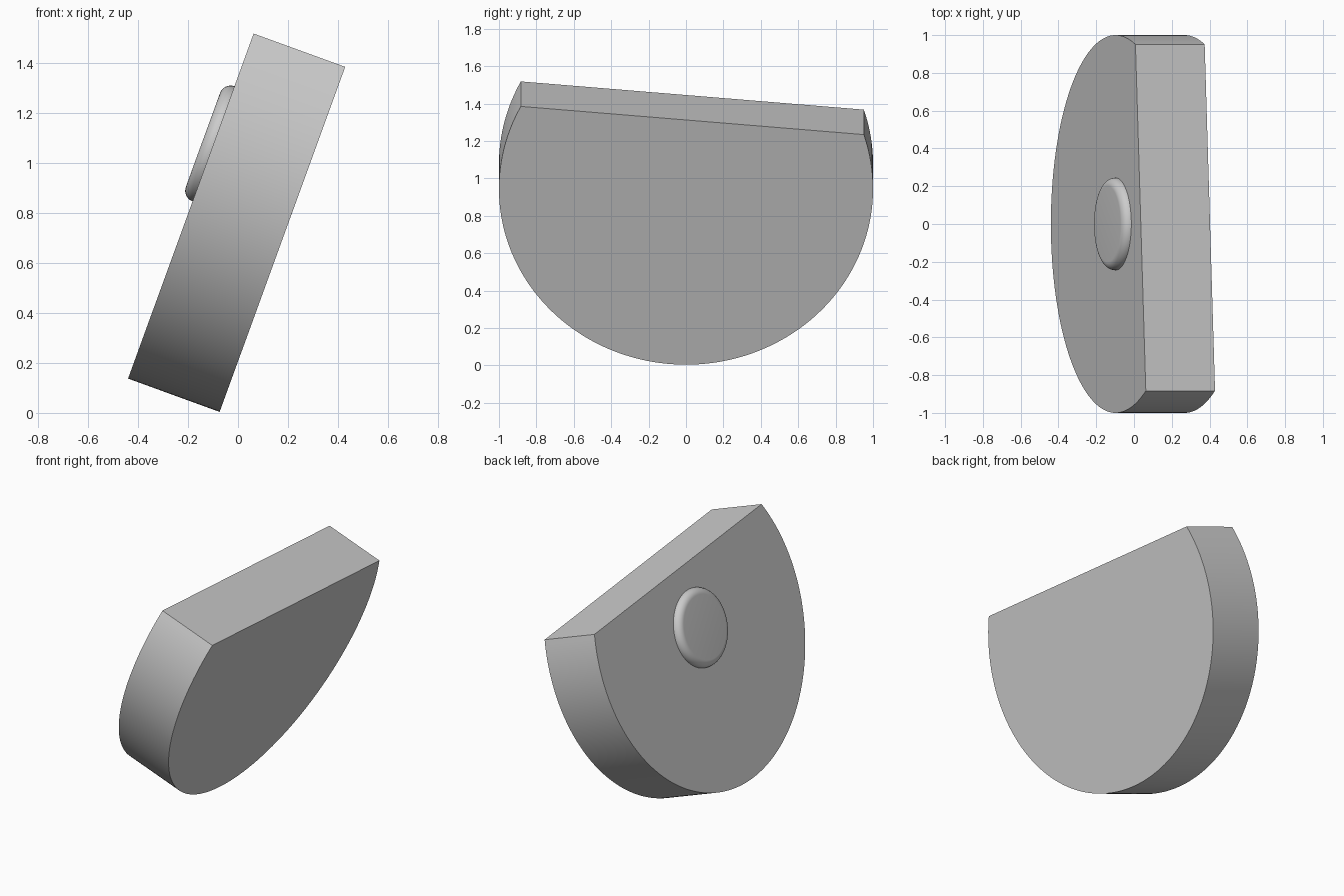
import bpy
import math
from mathutils import Matrix

cube = bpy.data.objects.get("Cube")
if cube:
    bpy.data.objects.remove(cube, do_unlink=True)

# Single plain grey
grey = bpy.data.materials.new("plain grey")
grey.use_nodes = True
colour = (0.6, 0.6, 0.6, 1)
grey.diffuse_color = colour
grey.node_tree.nodes["Principled BSDF"].inputs["Base Color"].default_value = colour

# Local frame: x runs through the thickness, z points up the leaning face
LEAN = math.radians(20)
PLACE = Matrix.Translation((-0.098, 0, 1.077)) @ Matrix.Rotation(LEAN, 4, "Y")
THICK = 0.39


def add_part(name, verts, faces):
    mesh = bpy.data.meshes.new(name)
    mesh.from_pydata([PLACE @ v for v in map(lambda p: Matrix.Translation(p).translation, verts)], [], faces)
    mesh.materials.append(grey)
    obj = bpy.data.objects.new(name, mesh)
    bpy.context.collection.objects.link(obj)
    bpy.ops.object.select_all(action="DESELECT")
    obj.select_set(True)
    bpy.context.view_layer.objects.active = obj
    bpy.ops.object.shade_smooth_by_angle(angle=math.radians(30))
    return obj


def skin(rings):
    """Join equal closed rings into a capped solid."""
    n = len(rings[0])
    verts = [p for ring in rings for p in ring]
    faces = [tuple(reversed(range(n))), tuple(range(len(verts) - n, len(verts)))]
    for r in range(len(rings) - 1):
        for i in range(n):
            j = (i + 1) % n
            faces.append((r * n + i, r * n + j, (r + 1) * n + j, (r + 1) * n + i))
    return verts, faces


# Thick disc with a slightly slanted flat cut across its top
start, end = math.radians(152), math.radians(378)
steps = 128
arc = [start + (end - start) * i / steps for i in range(steps + 1)]
rings = [[(x, math.cos(a), math.sin(a)) for a in arc] for x in (0, THICK)]
add_part("cut_disc_body", *skin(rings))

# Low round button with a filleted rim, on the upper leaning side
FLAT, FILLET = 0.2, 0.045
profile = [(0.02, FLAT + FILLET)]
for k in range(11):
    t = math.pi / 2 * k / 10
    profile.append((-FILLET * math.sin(t), FLAT + FILLET * math.cos(t)))
circle = [math.tau * i / 64 for i in range(64)]
rings = [[(x, r * math.cos(a), r * math.sin(a)) for a in circle] for x, r in reversed(profile)]
add_part("round_button", *skin(rings))
